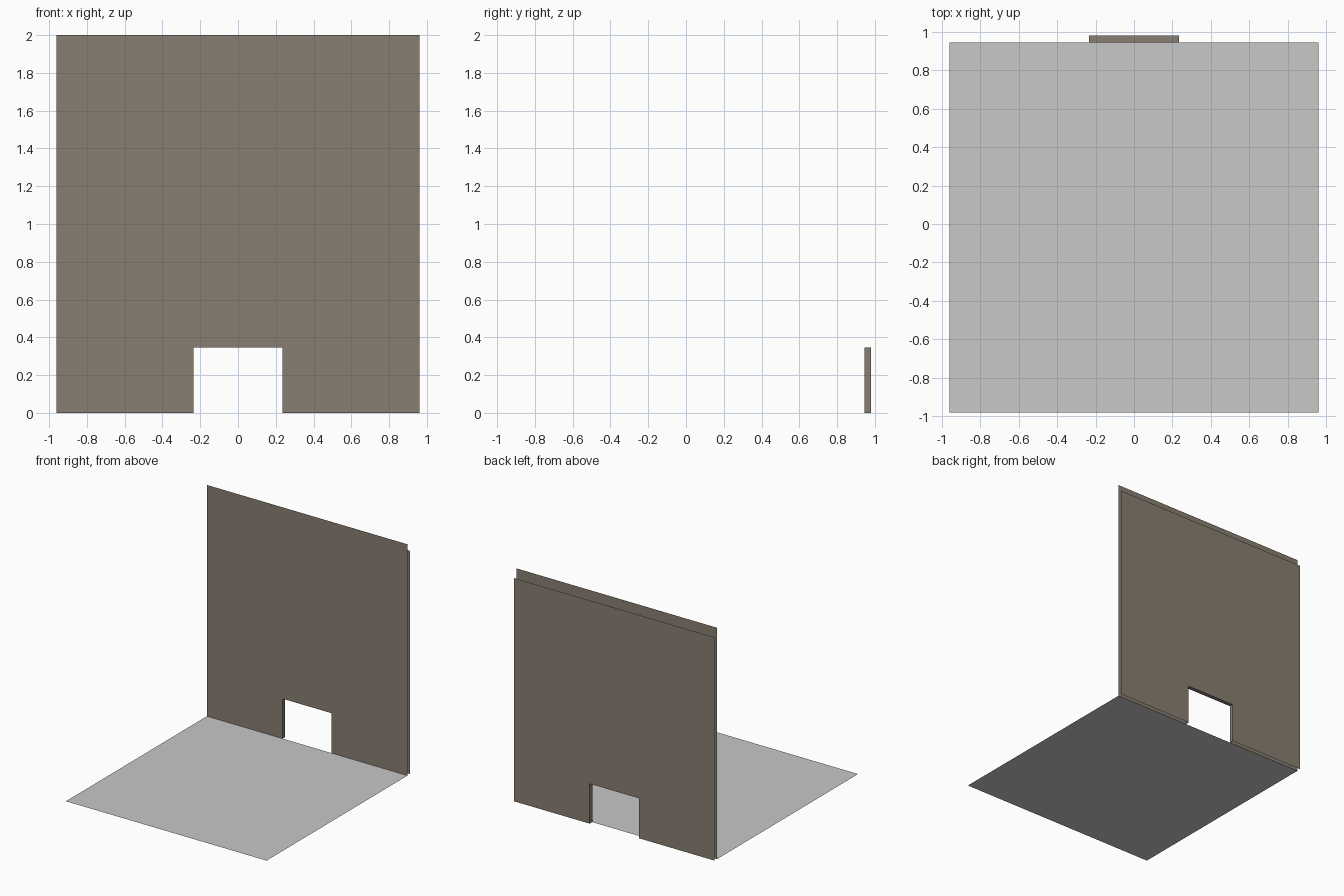
import bpy
import bmesh

if "Cube" in bpy.data.objects:
    bpy.data.objects.remove(bpy.data.objects["Cube"])

W = 0.96             # half width
Y_IN, Y_OUT = 0.945, 0.98
H_IN, H_OUT = 2.0, 1.93
DOOR_W, DOOR_H = 0.235, 0.345


def material(name, rgb):
    m = bpy.data.materials.new(name)
    m.diffuse_color = (*rgb, 1)
    m.use_nodes = True
    m.node_tree.nodes["Principled BSDF"].inputs["Base Color"].default_value = m.diffuse_color
    return m


def mesh_object(name, polygons, mat):
    bm = bmesh.new()
    for poly in polygons:
        bm.faces.new([bm.verts.new(p) for p in poly])
    bmesh.ops.remove_doubles(bm, verts=bm.verts, dist=0.0005)
    me = bpy.data.meshes.new(name)
    bm.to_mesh(me)
    bm.free()
    me.materials.append(mat)
    ob = bpy.data.objects.new(name, me)
    bpy.context.collection.objects.link(ob)
    return ob


def wall_sheet(y, height, back):
    """Sheet with a doorway notch at the bottom centre, as three quads."""
    d, t = DOOR_W, DOOR_H
    left = [(-W, 0), (-d, 0), (-d, t), (-d, height), (-W, height)]
    mid = [(-d, t), (d, t), (d, height), (-d, height)]
    right = [(d, 0), (W, 0), (W, height), (d, height), (d, t)]
    polys = [[(x, y, z) for x, z in p] for p in (left, mid, right)]
    return [p[::-1] for p in polys] if back else polys


brown = material("wall_brown", (0.25, 0.21, 0.165))
grey = material("floor_grey", (0.58, 0.58, 0.58))

# Floor sheet
mesh_object("floor", [[(-W, -0.98, 0), (W, -0.98, 0), (W, Y_IN, 0), (-W, Y_IN, 0)]], grey)

# Inner and outer wall sheets joined by the doorway reveal
d, t = DOOR_W, DOOR_H
reveal = [
    [(-d, Y_IN, 0), (-d, Y_OUT, 0), (-d, Y_OUT, t), (-d, Y_IN, t)],
    [(-d, Y_IN, t), (-d, Y_OUT, t), (d, Y_OUT, t), (d, Y_IN, t)],
    [(d, Y_IN, t), (d, Y_OUT, t), (d, Y_OUT, 0), (d, Y_IN, 0)],
]
mesh_object("back_wall",
            wall_sheet(Y_IN, H_IN, False) + wall_sheet(Y_OUT, H_OUT, True) + reveal, brown)
